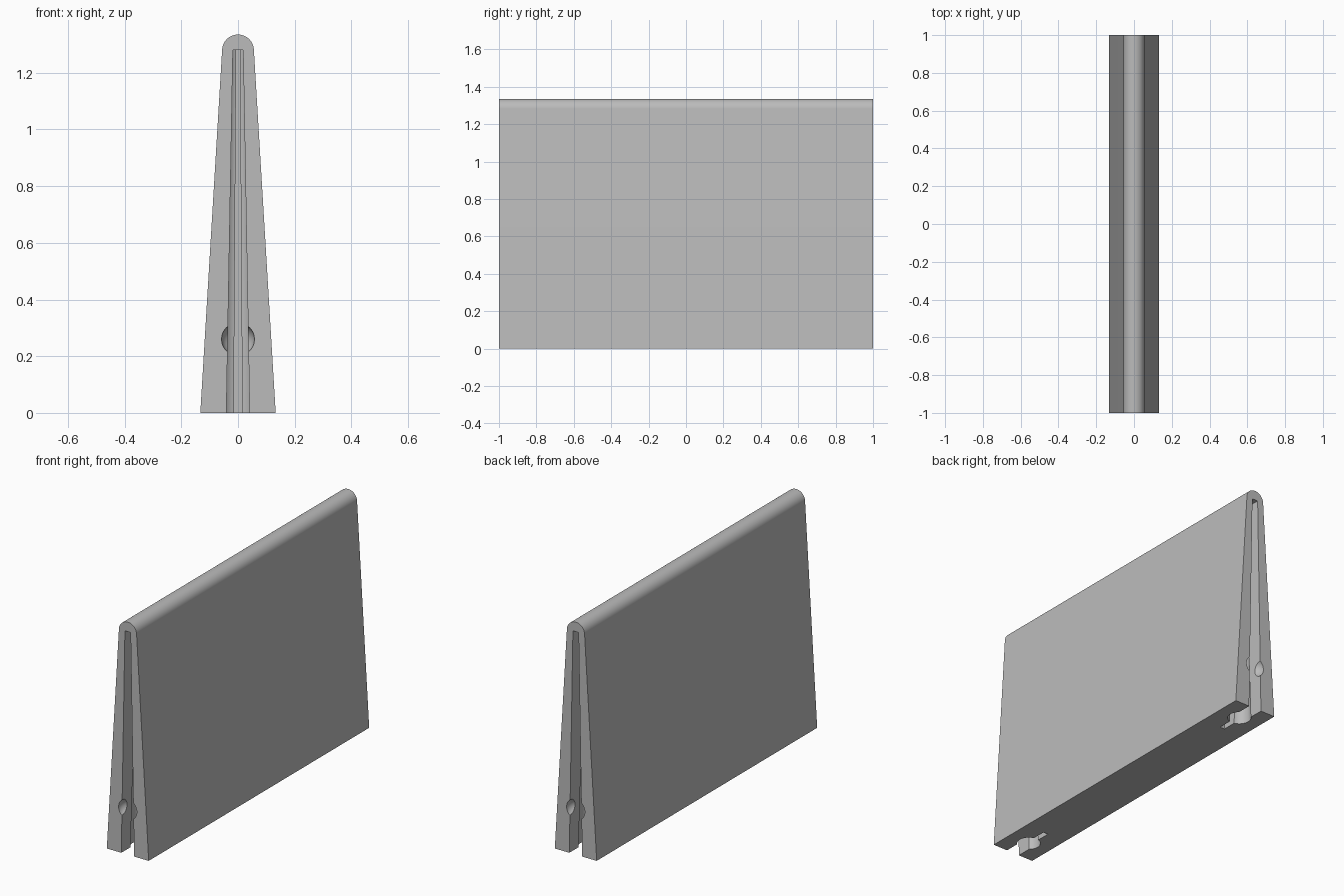
import bpy, bmesh, math

if "Cube" in bpy.data.objects:
    bpy.data.objects.remove(bpy.data.objects["Cube"])

HALF_BASE, ARC_Z, ARC_R, SLOT_TOP = 0.133, 1.279, 0.056, 1.28
NOTCH, HOLE_R, SLIT = 0.041, 0.062, 0.015
HOLE_DEPTH, SLIT_DEPTH = 0.13, 0.27

grey = bpy.data.materials.new("plain grey")
grey.use_nodes = True
colour = (0.5, 0.5, 0.5, 1)
grey.diffuse_color = colour
grey.node_tree.nodes["Principled BSDF"].inputs["Base Color"].default_value = colour


def loft(name, ring_a, ring_b):
    """Closed solid between two matching rings."""
    bm = bmesh.new()
    a = [bm.verts.new(p) for p in ring_a]
    b = [bm.verts.new(p) for p in ring_b]
    bm.faces.new(a)
    bm.faces.new(b)
    for i in range(len(a)):
        j = (i + 1) % len(a)
        bm.faces.new((a[i], a[j], b[j], b[i]))
    bmesh.ops.recalc_face_normals(bm, faces=bm.faces)
    mesh = bpy.data.meshes.new(name)
    bm.to_mesh(mesh)
    bm.free()
    mesh.materials.append(grey)
    obj = bpy.data.objects.new(name, mesh)
    bpy.context.collection.objects.link(obj)
    return obj


# Wedge-shaped body with a rounded ridge
tilt = math.atan2(HALF_BASE - ARC_R, ARC_Z)
outline = [(HALF_BASE, 0)]
for i in range(33):
    t = tilt + (math.pi - 2 * tilt) * i / 32
    outline.append((ARC_R * math.cos(t), ARC_Z + ARC_R * math.sin(t)))
outline.append((-HALF_BASE, 0))
body = loft("wedge_body", [(x, -1, z) for x, z in outline],
            [(x, 1, z) for x, z in outline])


def keyhole(z, side):
    """Notch, round hole and thin slit at one end, narrowing with height."""
    s = 1 - 0.56 * z / SLOT_TOP
    r = HOLE_R * s
    start, stop = math.asin(NOTCH / HOLE_R), math.pi - math.asin(SLIT / HOLE_R)
    half = [(NOTCH * s, -0.05)]
    for i in range(25):
        t = start + (stop - start) * i / 24
        half.append((r * math.sin(t), HOLE_DEPTH - r * math.cos(t)))
    half.append((SLIT * s, SLIT_DEPTH))
    ring = half + [(-x, d) for x, d in reversed(half)]
    return [(x, side * (1 - d), z) for x, d in ring]


# Slots and ball seats cut into both ends
cutters = []
for side in (-1, 1):
    cutters.append(loft("slot_cutter", keyhole(-0.05, side), keyhole(SLOT_TOP, side)))
    bpy.ops.mesh.primitive_uv_sphere_add(segments=48, ring_count=24, radius=0.058,
                                         location=(0, side, 0.26))
    ball = bpy.context.object
    ball.name = "ball_seat_cutter"
    ball.data.materials.append(grey)
    cutters.append(ball)

bpy.ops.object.select_all(action="DESELECT")
body.select_set(True)
bpy.context.view_layer.objects.active = body
for cutter in cutters:
    cutter.hide_render = True
    mod = body.modifiers.new("cut", "BOOLEAN")
    mod.operation, mod.solver, mod.object = "DIFFERENCE", "EXACT", cutter
    bpy.ops.object.modifier_apply(modifier=mod.name)
for cutter in cutters:
    bpy.data.objects.remove(cutter)

bpy.ops.object.shade_smooth_by_angle(angle=math.radians(30))
